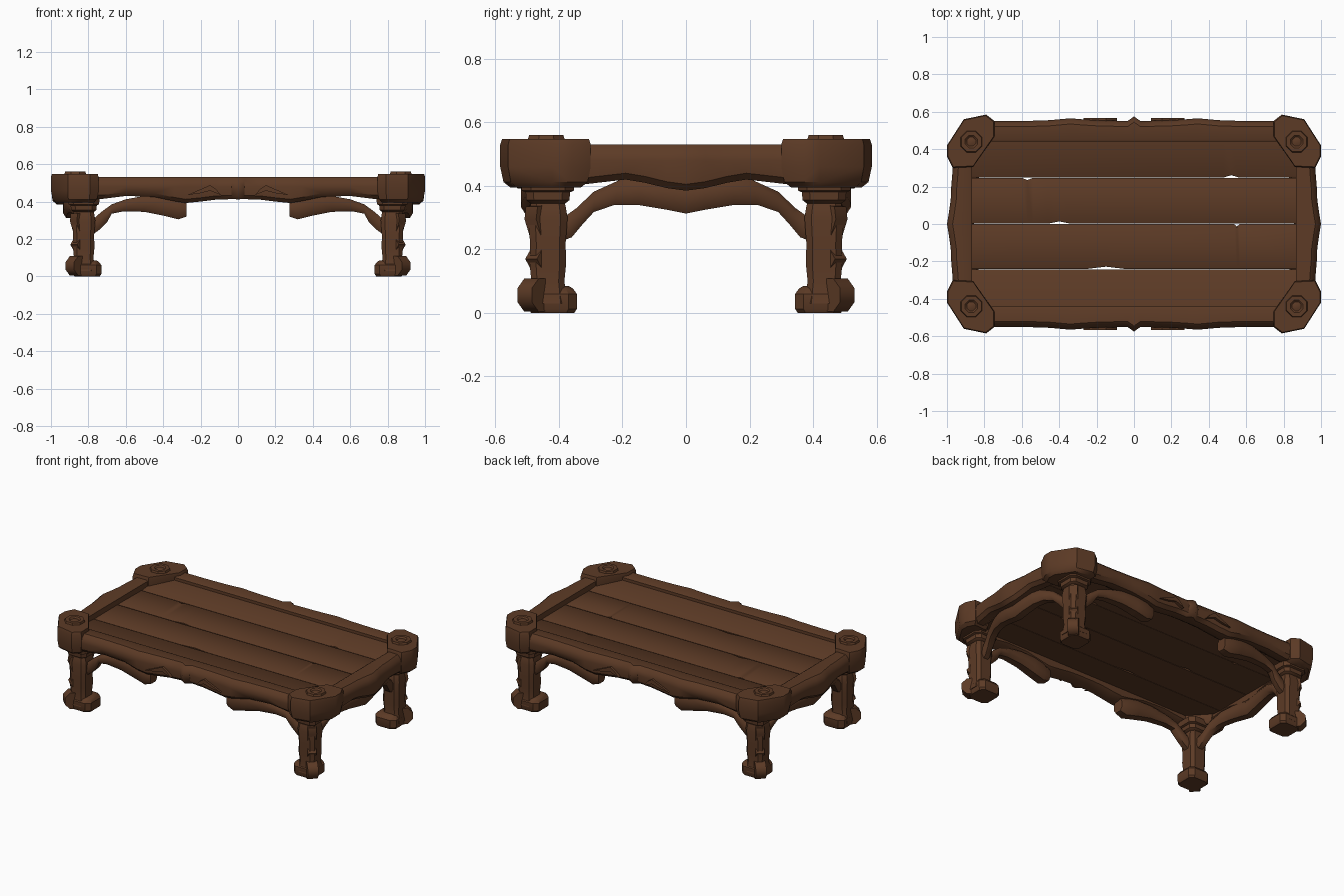
import bpy, bmesh, math
from mathutils import Vector

if "Cube" in bpy.data.objects:
    bpy.data.objects.remove(bpy.data.objects["Cube"])

wood = bpy.data.materials.new("dark_brown_wood")
wood.diffuse_color = (0.108, 0.043, 0.019, 1)
wood.use_nodes = True
wood.node_tree.nodes["Principled BSDF"].inputs["Base Color"].default_value = wood.diffuse_color


def finish(name, bm, axes, angle=35):
    """Turn a bmesh into a shaded object, mirrored about the world axes."""
    bmesh.ops.recalc_face_normals(bm, faces=bm.faces)
    me = bpy.data.meshes.new(name)
    bm.to_mesh(me)
    bm.free()
    me.materials.append(wood)
    ob = bpy.data.objects.new(name, me)
    bpy.context.collection.objects.link(ob)
    bpy.ops.object.select_all(action='DESELECT')
    ob.select_set(True)
    bpy.context.view_layer.objects.active = ob
    bpy.ops.object.shade_smooth_by_angle(angle=math.radians(angle))
    if axes:
        m = ob.modifiers.new("mirror", 'MIRROR')
        m.use_axis = ('x' in axes, 'y' in axes, False)
    return ob


def loft(name, rings, axes="xy", cap_start=True, angle=35):
    """Skin a list of equal-length point rings."""
    bm = bmesh.new()
    vs = [[bm.verts.new(p) for p in r] for r in rings]
    n = len(vs[0])
    for a, b in zip(vs, vs[1:]):
        for i in range(n):
            j = (i + 1) % n
            bm.faces.new((a[i], a[j], b[j], b[i]))
    if cap_start:
        bm.faces.new(vs[0])
    bm.faces.new(vs[-1])
    if not cap_start:      # keep normals outward on an open half
        f = bm.faces.new(vs[0])
        ob_faces = [f]
        bmesh.ops.recalc_face_normals(bm, faces=bm.faces)
        bmesh.ops.delete(bm, geom=ob_faces, context='FACES_ONLY')
    return finish(name, bm, axes, angle)


def square(cx, cy, h, z, c=0.35):
    """Square ring with cut corners."""
    k = h * (1 - c)
    return [(cx + x, cy + y, z) for x, y in
            ((h, -k), (h, k), (k, h), (-k, h), (-h, k), (-h, -k), (-k, -h), (k, -h))]


def circle(cx, cy, r, z, n=8):
    return [(cx + r * math.cos(math.tau * (i + .5) / n),
             cy + r * math.sin(math.tau * (i + .5) / n), z) for i in range(n)]


def diagonal_prism(name, pts, half):
    """Extrude an (outward, z) profile across the leg's diagonal."""
    d, s = Vector((.707, .707, 0)), Vector((-.707, .707, 0))
    o = Vector((.825, .435, 0))
    rings = [[o + d * r + s * w + Vector((0, 0, z)) for r, z in pts] for w in (-half, half)]
    return loft(name, rings, angle=50)


# corner blocks
outline = [(1, .36), (1, .42), (.91, .56), (.79, .585), (.745, .55),
           (.745, .47), (.86, .305), (.97, .30)]
cx, cy = .87, .44
loft("corner_block", [[(cx + (x - cx) * s, cy + (y - cy) * s, z) for x, y in outline]
     for z, s in ((.395, .78), (.412, .93), (.46, 1), (.53, 1), (.548, .96))])

# round bosses with a sunken centre
loft("corner_boss", [circle(cx, cy, r, z) for r, z in
     ((.065, .54), (.058, .56), (.035, .56), (.026, .552), (.012, .556))])


# frame rails: stations of (along, outer, bottom)
def rail_section(inner, outer, bot, top=.53):
    return [(inner, bot + .02), (inner, top - .006), (inner + .012, top), (outer - .03, top),
            (outer - .008, top - .02), (outer, top - .05), (outer - .008, bot + .02),
            (outer - .03, bot), (inner + .03, bot)]


long_st = [(0, .575, .412), (.035, .55, .413), (.12, .553, .41), (.2, .555, .40),
           (.28, .56, .392), (.34, .565, .402), (.45, .555, .425), (.6, .55, .43),
           (.72, .55, .415), (.82, .55, .41)]
loft("long_rail", [[(x, y, z) for y, z in rail_section(.44, o, b)] for x, o, b in long_st],
     cap_start=False)
short_st = [(0, 1.0, .385), (.06, .99, .393), (.13, .98, .41), (.19, .978, .42),
            (.26, .972, .412), (.32, .968, .405), (.42, .968, .405)]
loft("short_rail", [[(x, y, z) for x, z in rail_section(.865, o, b)] for y, o, b in short_st],
     cap_start=False)

# carved leaf on the long rails
leaf = [(.09, .435), (.12, .468), (.15, .488), (.19, .47), (.27, .435), (.2, .445), (.15, .458)]
loft("carved_leaf", [[(x, y, z) for x, z in leaf] for y in (.54, .567)])


# table top planks, edges nicked, outer planks lifting slightly to the rail
def plank(name, y0, y1, z0, z1, nicks):
    xs = sorted({-.88, .88} | {x + d for x, e, w in nicks for d in (-w, 0, w)})
    rings = []
    for x in xs:
        a, b = y0, y1
        for nx, edge, w in nicks:
            if abs(x - nx) < 1e-6:
                a, b = (a + .012, b) if edge == 0 else (a, b - .012)
        rings.append([(x, a, z0 - .045), (x, b, z1 - .045), (x, b, z1 - .004), (x, b - .006, z1),
                      (x, a + .006, z0), (x, a, z0 - .004)])
    loft(name, rings, axes="")


plank("plank_back", .249, .45, .488, .506, [(.52, 0, .04)])
plank("plank_mid_back", .002, .247, .49, .488, [(-.4, 0, .06), (-.57, 1, .03)])
plank("plank_mid_front", -.24, -.001, .488, .49, [(.55, 1, .015), (-.15, 0, .1)])
plank("plank_front", -.45, -.242, .506, .488, [])

# legs
lx, ly = .825, .435
loft("leg", [square(lx, ly, h, z) for h, z in
     ((.062, .03), (.052, .10), (.057, .15), (.056, .22), (.062, .30), (.056, .335),
      (.052, .35), (.052, .37))])
loft("leg_collar", [square(lx, ly, h, z) for h, z in
     ((.055, .345), (.068, .355), (.07, .38), (.082, .385), (.085, .42))])
diagonal_prism("leg_knee", [(0, .345), (.072, .335), (.078, .295), (.05, .23), (.055, .195),
                            (.075, .17), (.052, .14), (.045, .10), (0, .08)], .026)

# feet: block plus outward scroll
loft("foot_block", [square(.807, .42, h, z) for h, z in
     ((.068, 0), (.076, .012), (.076, .06), (.064, .077), (.05, .085))])
diagonal_prism("foot_scroll", [(.052 + .056 * math.cos(a), .056 + .056 * math.sin(a)) for a in
               [math.tau * (i + .5) / 8 for i in range(8)]], .032)


# curved braces: stations of (bottom point, top point, side offset, half width)
def brace(name, stations, along_x, cap):
    rings = []
    for b, t, side, w in stations:
        ring = []
        for f, k in ((0, -.6), (0, .6), (.25, 1), (.75, 1), (1, .6), (1, -.6), (.75, -1), (.25, -1)):
            u, z = b[0] + (t[0] - b[0]) * f, b[1] + (t[1] - b[1]) * f
            v = side + k * w
            ring.append((u, v, z) if along_x else (v, u, z))
        rings.append(ring)
    loft(name, rings, cap_start=cap, angle=45)


brace("long_brace", [((.79, .215), (.82, .315), .435, .03), ((.74, .25), (.77, .31), .437, .028),
                     ((.70, .29), (.73, .345), .44, .028), ((.675, .335), (.675, .385), .447, .03),
                     ((.61, .348), (.60, .412), .455, .034), ((.5, .345), (.5, .43), .465, .04),
                     ((.4, .325), (.4, .43), .472, .045), ((.32, .305), (.33, .42), .475, .045),
                     ((.275, .32), (.275, .40), .475, .035)], True, True)
brace("short_brace", [((0, .313), (0, .41), .895, .04), ((.06, .325), (.06, .42), .893, .04),
                      ((.15, .34), (.15, .425), .885, .037), ((.225, .34), (.21, .418), .87, .034),
                      ((.29, .318), (.29, .382), .85, .03), ((.325, .28), (.345, .33), .838, .028),
                      ((.36, .238), (.38, .305), .828, .028), ((.41, .22), (.42, .31), .825, .028)],
      False, False)
